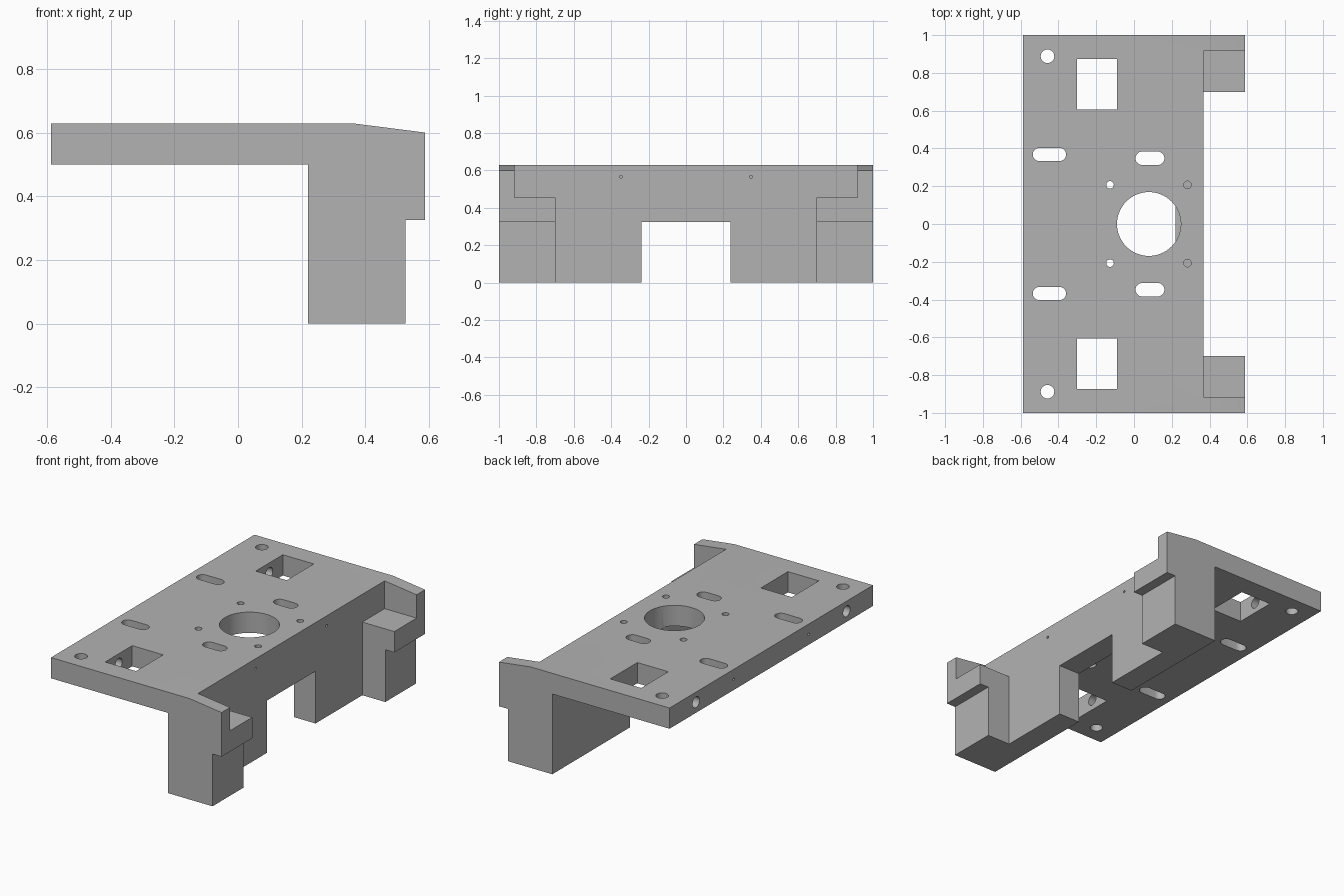
import bpy
import bmesh
from math import radians
from mathutils import Matrix, Vector

cube = bpy.data.objects.get("Cube")
if cube:
    bpy.data.objects.remove(cube, do_unlink=True)

grey = bpy.data.materials.new("plain grey")
grey.use_nodes = True
colour = (0.45, 0.45, 0.45, 1)
grey.diffuse_color = colour
grey.node_tree.nodes["Principled BSDF"].inputs["Base Color"].default_value = colour

TOP, UNDER, WALL_FRONT, WALL_BACK = 0.628, 0.499, 0.367, 0.22
EDGE, HOLE_Z = 0.587, 0.565


def extrude(name, outline, direction):
    """Solid made by sweeping a closed outline along a vector."""
    bm = bmesh.new()
    face = bm.faces.new([bm.verts.new(p) for p in outline])
    swept = bmesh.ops.extrude_face_region(bm, geom=[face])["geom"]
    bmesh.ops.translate(bm, vec=direction,
                        verts=[v for v in swept if isinstance(v, bmesh.types.BMVert)])
    bmesh.ops.recalc_face_normals(bm, faces=bm.faces)
    return add_object(name, bm)


def add_object(name, bm):
    mesh = bpy.data.meshes.new(name)
    bm.to_mesh(mesh)
    bm.free()
    mesh.materials.append(grey)
    obj = bpy.data.objects.new(name, mesh)
    bpy.context.collection.objects.link(obj)
    return obj


def box(x0, x1, y0, y1, z0, z1):
    outline = [(x0, y0, z0), (x1, y0, z0), (x1, y1, z0), (x0, y1, z0)]
    return extrude("box_cutter", outline, (0, 0, z1 - z0))


def rod(start, end, radius, sides=32):
    start, end = Vector(start), Vector(end)
    axis = end - start
    bm = bmesh.new()
    turn = axis.to_track_quat("Z", "Y").to_matrix().to_4x4()
    bmesh.ops.create_cone(bm, cap_ends=True, segments=sides, radius1=radius,
                          radius2=radius, depth=axis.length,
                          matrix=Matrix.Translation((start + end) / 2) @ turn)
    return add_object("rod_cutter", bm)


def drill(x, y, radius, sides=32):
    return rod((x, y, UNDER - 0.01), (x, y, 1), radius, sides)


def slot(x0, x1, y, radius):
    """Round-ended slot outline swept through the plate."""
    outline = []
    for centre, start in ((x1 - radius, -90), (x0 + radius, 90)):
        for step in range(13):
            spin = Matrix.Rotation(radians(start + step * 15), 3, "Z")
            outline.append(Vector((centre, y, UNDER - 0.1)) + spin @ Vector((radius, 0, 0)))
    return extrude("slot_cutter", outline, (0, 0, 0.5))


# Whole side silhouette: plate, wall and end cheeks
silhouette = [(-EDGE, UNDER), (WALL_BACK, UNDER), (WALL_BACK, 0), (0.525, 0),
              (0.525, 0.325), (EDGE, 0.325), (EDGE, 0.6), (WALL_FRONT, TOP), (-EDGE, TOP)]
bracket = extrude("mounting_bracket", [(x, -1, z) for x, z in silhouette], (0, 2, 0))

# Space between the end blocks, ledges inside the cheeks, and the lower notch
cutters = [box(WALL_FRONT, 1, -0.698, 0.698, -1, 1),
           box(WALL_FRONT, 1, -0.917, 0.917, 0.455, 1),
           box(0.1, 1, -0.238, 0.238, -1, 0.325)]

# Large centre hole
cutters.append(drill(0.079, 0, 0.169, 64))

for side in (-1, 1):
    # Square windows and the cross holes that enter them from the back edge
    y = side * 0.74
    cutters.append(box(-0.303, -0.09, y - 0.133, y + 0.133, 0.3, 1))
    cutters.append(rod((-1, y, HOLE_Z), (-0.2, y, HOLE_Z), 0.034))
    # Slots
    cutters.append(slot(-0.536, -0.36, side * 0.368, 0.035))
    cutters.append(slot(0.008, 0.161, side * 0.348, 0.036))
    # Corner and motor screw holes
    cutters.append(drill(-0.458, side * 0.888, 0.036))
    cutters.append(drill(-0.127, side * 0.207, 0.02, 24))
    cutters.append(drill(0.283, side * 0.207, 0.02, 24))
    # Pin holes running from both long edges into the slots
    cutters.append(rod((-1, side * 0.368, HOLE_Z), (-0.45, side * 0.368, HOLE_Z), 0.008, 12))
    cutters.append(rod((0.1, side * 0.348, HOLE_Z), (1, side * 0.348, HOLE_Z), 0.008, 12))

# Cut everything out of the solid
bpy.context.view_layer.objects.active = bracket
for cutter in cutters:
    cutter.hide_render = True
    mod = bracket.modifiers.new("cut", "BOOLEAN")
    mod.operation = "DIFFERENCE"
    mod.solver = "EXACT"
    mod.object = cutter
    bpy.ops.object.modifier_apply(modifier=mod.name)
    bpy.data.objects.remove(cutter, do_unlink=True)

# Smooth hole walls, crisp edges
for obj in bpy.context.selected_objects:
    obj.select_set(False)
bracket.select_set(True)
bpy.ops.object.shade_smooth_by_angle(angle=radians(31))
